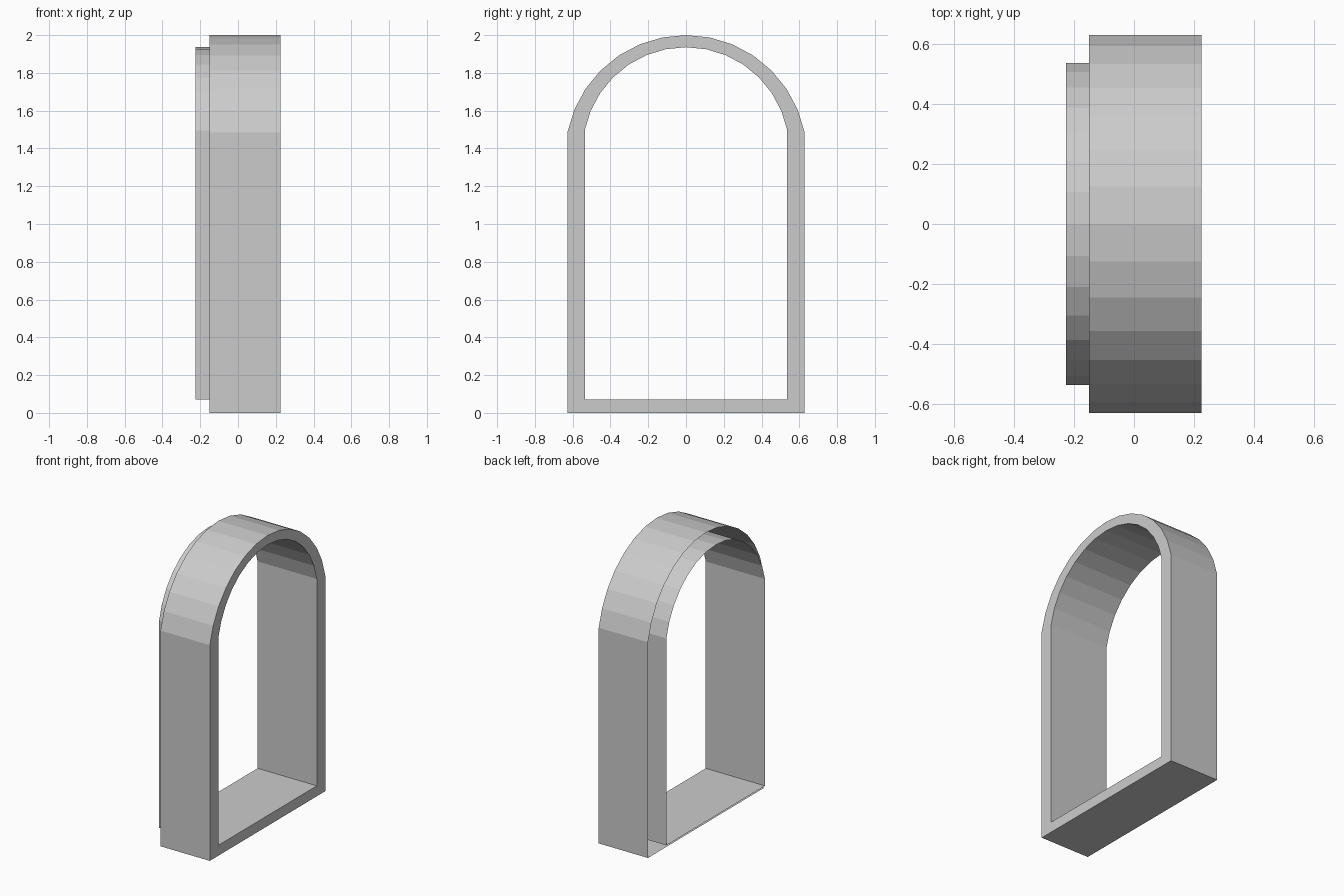
import bpy, bmesh, math

if "Cube" in bpy.data.objects:
    bpy.data.objects.remove(bpy.data.objects["Cube"])

STEPS = 14                      # arch segments, 11.25 degrees each
HALF = math.radians(78.75)      # half angle of the arch


def arch_loop(bm, x, half_width, top, bottom):
    """Closed loop of vertices: two bottom corners plus a segmental arch."""
    r = half_width / math.sin(HALF)
    pts = [(-half_width, bottom), (half_width, bottom)]
    for i in range(STEPS + 1):
        a = HALF - 2 * HALF * i / STEPS
        pts.append((r * math.sin(a), top - r + r * math.cos(a)))
    return [bm.verts.new((x, y, z)) for y, z in pts]


def skin(bm, a, b):
    """Join two matching loops with quads."""
    n = len(a)
    for i in range(n):
        j = (i + 1) % n
        bm.faces.new((a[i], a[j], b[j], b[i]))


OUTER = (0.628, 2.0, 0.0)
INNER = (0.536, 1.936, 0.072)

bm = bmesh.new()
# Outer casing edge, front rim, then the longer inner lining; open at the back
loops = [arch_loop(bm, -0.15, *OUTER), arch_loop(bm, 0.225, *OUTER),
         arch_loop(bm, 0.225, *INNER), arch_loop(bm, -0.226, *INNER)]
for a, b in zip(loops, loops[1:]):
    skin(bm, a, b)

# Make the rim face +x so the outside of the casing faces outward
bm.normal_update()
rim = [f for f in bm.faces if all(abs(v.co.x - 0.225) < 1e-5 for v in f.verts)]
if rim[0].normal.x < 0:
    bmesh.ops.reverse_faces(bm, faces=bm.faces[:])

mesh = bpy.data.meshes.new("arched_window_frame")
bm.to_mesh(mesh)
bm.free()
frame = bpy.data.objects.new("arched_window_frame", mesh)
bpy.context.collection.objects.link(frame)
